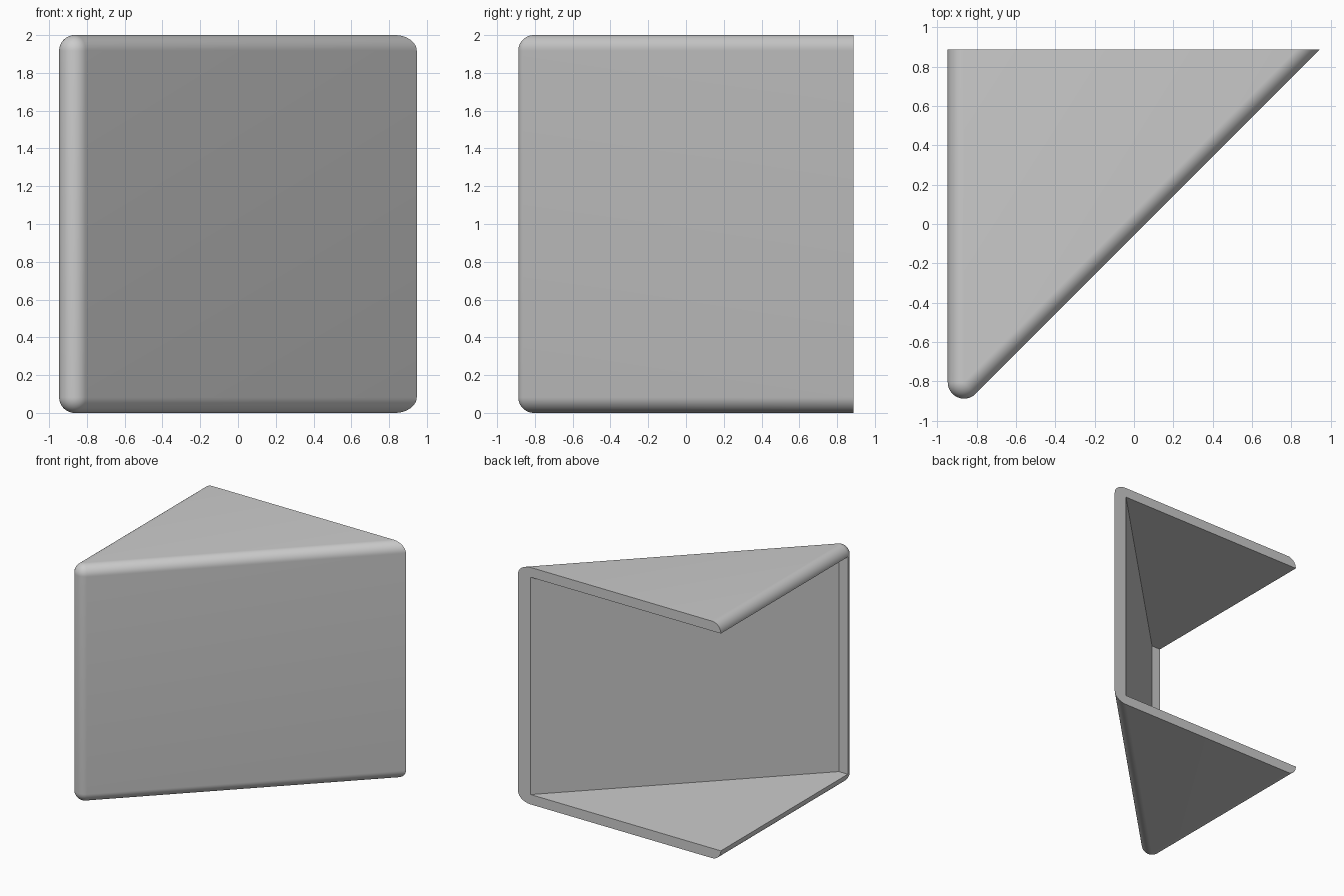
import bpy, bmesh
from math import sin, cos, pi, radians, sqrt

if "Cube" in bpy.data.objects:
    bpy.data.objects.remove(bpy.data.objects["Cube"])

R = 0.083                       # wall thickness and edge radius
LEFT, FRONT, BACK, HEIGHT = -0.947, -0.888, 0.888, 2.0
CX, CY = LEFT + R, FRONT + R    # centre of the rounded upright corner
STEPS = 12

grey = bpy.data.materials.new("light grey")
grey.use_nodes = True
grey.diffuse_color = (0.6, 0.6, 0.6, 1)
grey.node_tree.nodes["Principled BSDF"].inputs["Base Color"].default_value = (0.6, 0.6, 0.6, 1)


def loft(name, rings):
    """Closed solid skinned through stacked outlines of equal length."""
    bm = bmesh.new()
    loops = [[bm.verts.new(p) for p in ring] for ring in rings]
    n = len(loops[0])
    for a, b in zip(loops, loops[1:]):
        for i in range(n):
            j = (i + 1) % n
            bm.faces.new((a[i], a[j], b[j], b[i]))
    bm.faces.new(loops[0][::-1])
    bm.faces.new(loops[-1])
    bmesh.ops.remove_doubles(bm, verts=bm.verts, dist=1e-5)
    bmesh.ops.recalc_face_normals(bm, faces=bm.faces)
    mesh = bpy.data.meshes.new(name)
    bm.to_mesh(mesh)
    bm.free()
    mesh.materials.append(grey)
    obj = bpy.data.objects.new(name, mesh)
    bpy.context.collection.objects.link(obj)
    return obj


def outline(rho, z):
    """Triangle with one round corner, grown outward by rho."""
    pts = [(CX - rho, BACK, z)]
    for i in range(2 * STEPS + 1):
        a = radians(180 + 135 * i / (2 * STEPS))
        pts.append((CX + rho * cos(a), CY + rho * sin(a), z))
    pts.append((BACK + CX - CY + rho * sqrt(2), BACK, z))
    return pts


# Rounded wedge: quarter-round rim at the bottom and again at the top
arc = [i * pi / 2 / STEPS for i in range(STEPS + 1)]
rings = [outline(R * sin(a), R - R * cos(a)) for a in arc]
rings += [outline(R * cos(a), HEIGHT - R + R * sin(a)) for a in arc]
shell = loft("corner_shell", rings)

# Hollow, open at the back and at the side
hollow = [(CX, CY), (CX + 3, CY + 3), (-2, CY + 3), (-2, CY)]
cutter = loft("hollow_cutter", [[(x, y, z) for x, y in hollow] for z in (R, HEIGHT - R)])
cutter.hide_render = True

cut = shell.modifiers.new("hollow", "BOOLEAN")
cut.operation, cut.solver, cut.object = "DIFFERENCE", "EXACT", cutter
bpy.ops.object.select_all(action="DESELECT")
bpy.context.view_layer.objects.active = shell
shell.select_set(True)
bpy.ops.object.modifier_apply(modifier=cut.name)
bpy.data.objects.remove(cutter)

bpy.ops.object.shade_smooth_by_angle(angle=radians(30))
